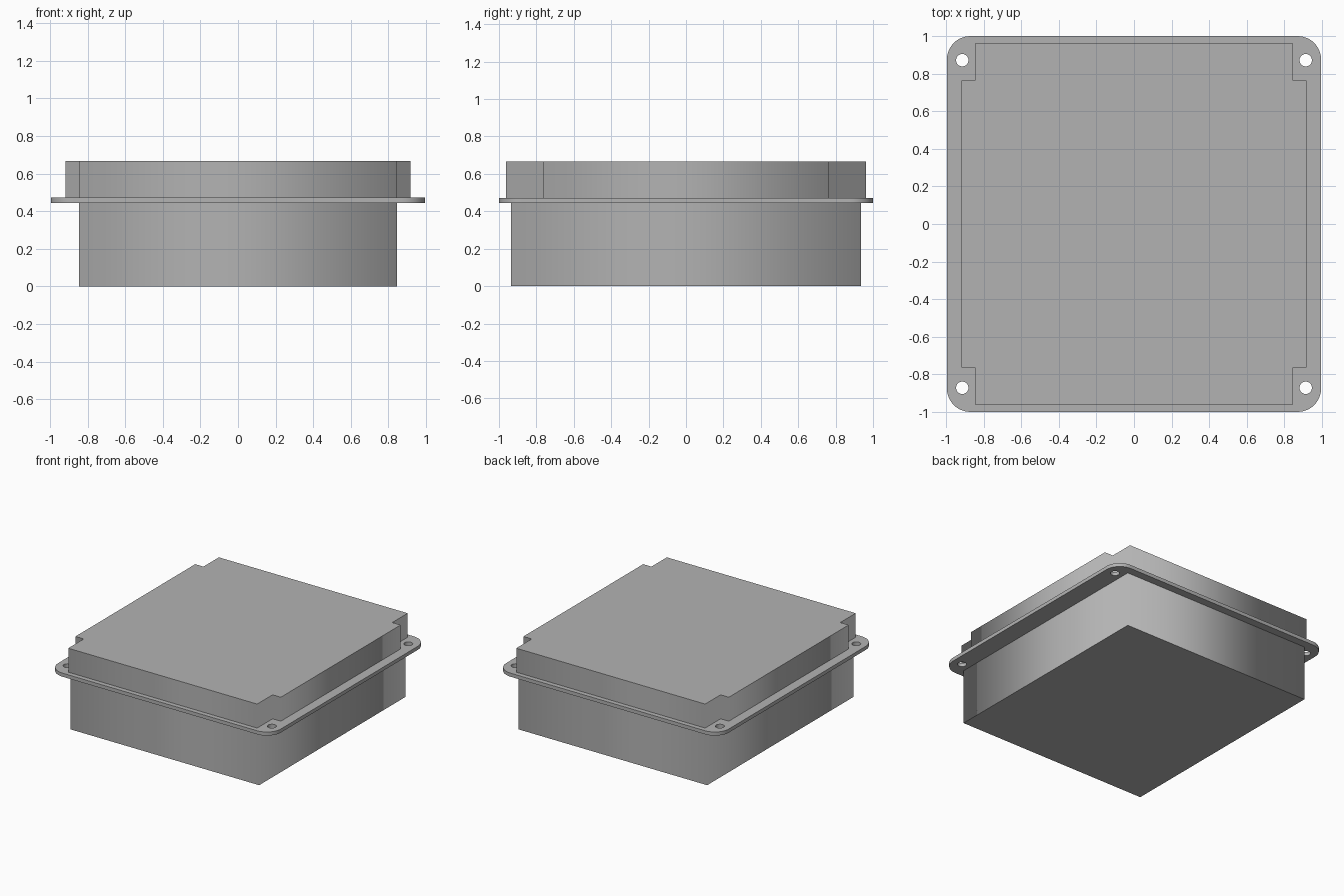
import bpy, bmesh
from math import cos, sin, pi, radians

cube = bpy.data.objects.get("Cube")
if cube:
    bpy.data.objects.remove(cube, do_unlink=True)

grey = bpy.data.materials.new("plain grey")
grey.use_nodes = True
colour = (0.45, 0.45, 0.45, 1)
grey.diffuse_color = colour
grey.node_tree.nodes["Principled BSDF"].inputs["Base Color"].default_value = colour

CORNERS = [(1, 1), (-1, 1), (-1, -1), (1, -1)]


def arc(cx, cy, r, start, sweep, steps):
    return [(cx + r * cos(start + sweep * i / steps),
             cy + r * sin(start + sweep * i / steps)) for i in range(steps + 1)]


def slab(name, loops, z0, z1):
    """Extrude filled outlines; inner loops become holes."""
    curve = bpy.data.curves.new(name, "CURVE")
    curve.dimensions = "2D"
    curve.fill_mode = "BOTH"
    curve.extrude = (z1 - z0) / 2
    for loop in loops:
        spline = curve.splines.new("POLY")
        spline.points.add(len(loop) - 1)
        for point, (x, y) in zip(spline.points, loop):
            point.co = (x, y, 0, 1)
        spline.use_cyclic_u = True
    source = bpy.data.objects.new(name + " outline", curve)
    bpy.context.collection.objects.link(source)
    bpy.context.view_layer.update()
    graph = bpy.context.evaluated_depsgraph_get()
    mesh = bpy.data.meshes.new_from_object(source.evaluated_get(graph))
    bpy.data.objects.remove(source, do_unlink=True)

    # Weld the caps to the walls and move the slab to its height
    bm = bmesh.new()
    bm.from_mesh(mesh)
    bmesh.ops.remove_doubles(bm, verts=bm.verts, dist=0.0001)
    bmesh.ops.translate(bm, verts=bm.verts, vec=(0, 0, (z0 + z1) / 2))
    bmesh.ops.recalc_face_normals(bm, faces=bm.faces)
    bm.to_mesh(mesh)
    bm.free()
    mesh.name = name
    mesh.materials.clear()
    mesh.materials.append(grey)
    obj = bpy.data.objects.new(name, mesh)
    bpy.context.collection.objects.link(obj)
    return obj


# Lower housing
slab("lower_housing", [[(x * 0.845, y * 0.936) for x, y in CORNERS]], 0, 0.443)

# Mounting flange with rounded corners and four screw holes
radius = 0.125
outline = []
for i, (x, y) in enumerate(CORNERS):
    outline += arc(x * (0.996 - radius), y * (1 - radius), radius, i * pi / 2, pi / 2, 12)
holes = [arc(x * 0.914, y * 0.872, 0.033, 0, 2 * pi, 32)[:-1] for x, y in CORNERS]
flange = slab("mounting_flange", [outline] + holes, 0.443, 0.472)

# Upper cover with a notch at each corner
cover = []
for i, (x, y) in enumerate(CORNERS):
    notch = [(x * 0.919, y * 0.765), (x * 0.845, y * 0.765), (x * 0.845, y * 0.962)]
    cover += notch if i % 2 == 0 else notch[::-1]
slab("upper_cover", [cover], 0.472, 0.666)

# Smooth the rounded flange edges
bpy.ops.object.select_all(action="DESELECT")
flange.select_set(True)
bpy.context.view_layer.objects.active = flange
bpy.ops.object.shade_smooth_by_angle(angle=radians(30))
